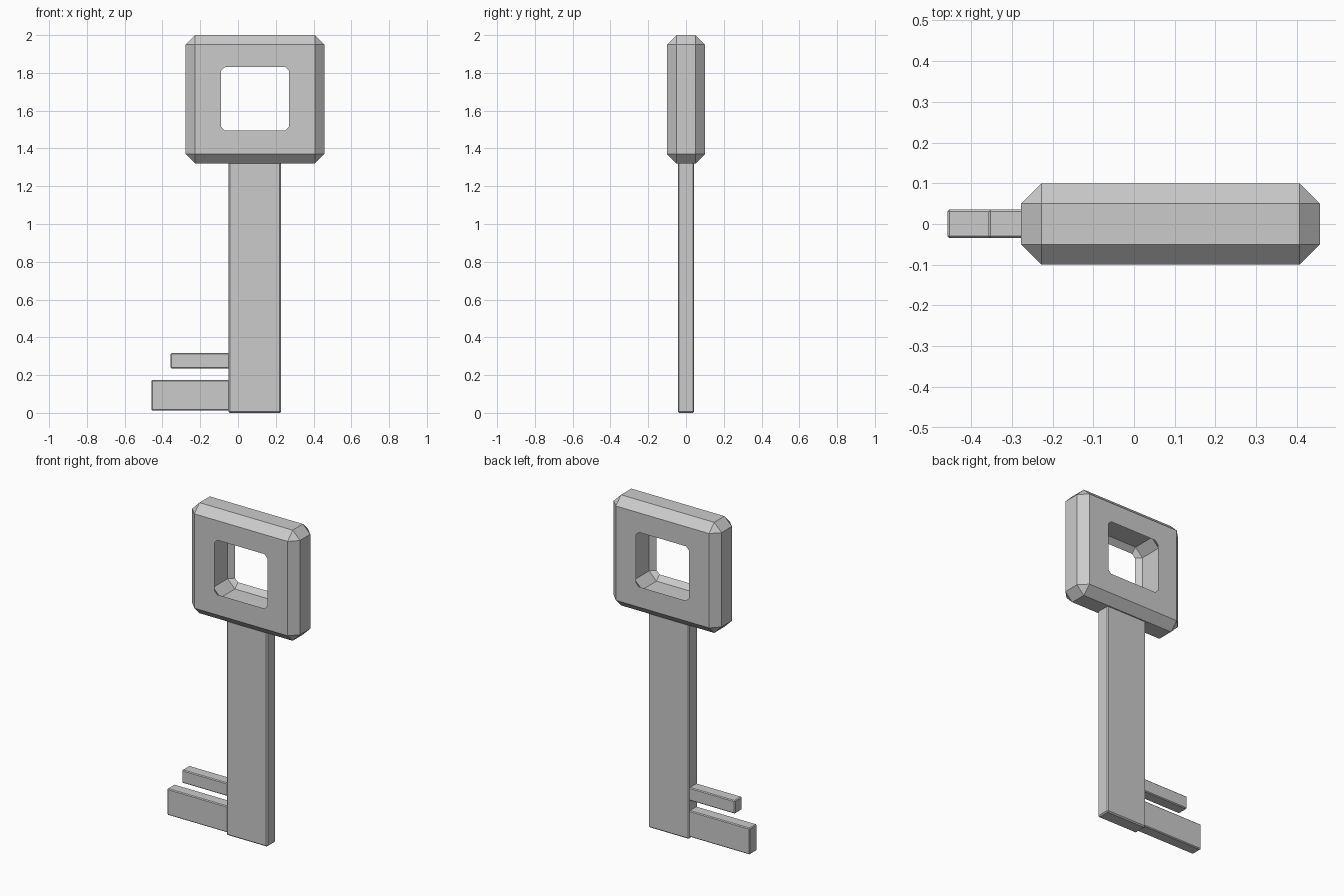
import bpy

if "Cube" in bpy.data.objects:
    bpy.data.objects.remove(bpy.data.objects["Cube"])


def chamfered_box(name, x, y, z, width):
    """Box between (min, max) pairs with a flat chamfer on every edge."""
    bpy.ops.mesh.primitive_cube_add(
        size=1, location=[(a + b) / 2 for a, b in (x, y, z)])
    ob = bpy.context.object
    ob.name = name
    ob.scale = [b - a for a, b in (x, y, z)]
    bpy.ops.object.transform_apply(location=False, rotation=False, scale=True)
    bevel = ob.modifiers.new("chamfer", 'BEVEL')
    bevel.width = width
    bevel.segments = 1
    bevel.limit_method = 'NONE'
    return ob


# Square handle with wide chamfers
handle = chamfered_box("handle", (-0.277, 0.457), (-0.1, 0.1), (1.32, 2.0), 0.05)

# Window through the handle, slightly wider inside than at its openings
cutter = chamfered_box("window_cutter", (-0.12, 0.30), (-0.12, 0.12),
                       (1.465, 1.86), 0.05)
cutter.hide_render = True
cutter.hide_set(True)
cut = handle.modifiers.new("window", 'BOOLEAN')
cut.operation = 'DIFFERENCE'
cut.solver = 'EXACT'
cut.object = cutter

# Flat shaft, running a little way into the handle
chamfered_box("shaft", (-0.05, 0.228), (-0.043, 0.043), (0.0, 1.37), 0.007)

# Two teeth rooted in the shaft
chamfered_box("lower_tooth", (-0.458, 0.0), (-0.035, 0.036), (0.012, 0.174), 0.005)
chamfered_box("upper_tooth", (-0.357, 0.0), (-0.035, 0.036), (0.236, 0.316), 0.005)
